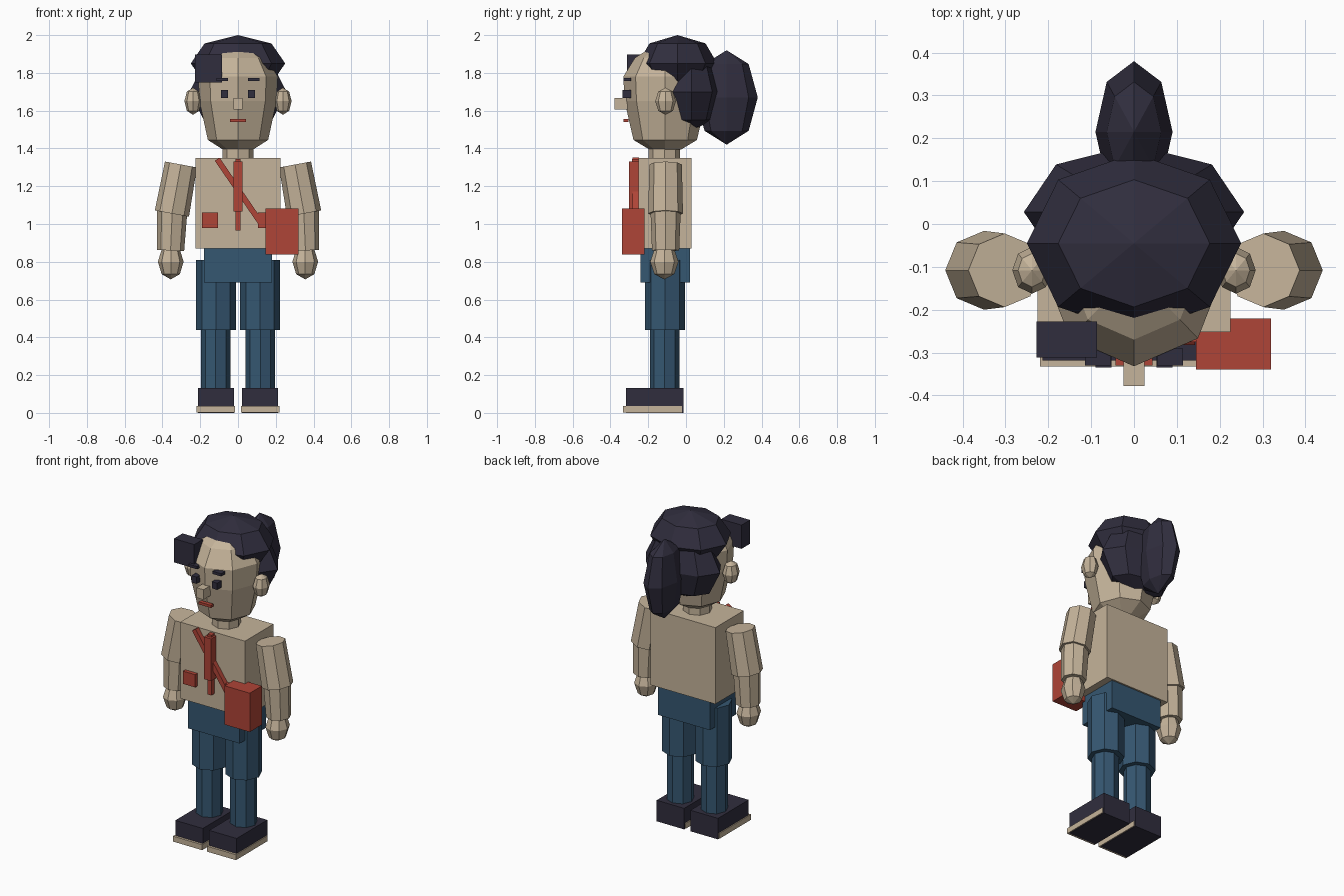
import bpy, bmesh, math
from mathutils import Vector, Matrix

if "Cube" in bpy.data.objects:
    bpy.data.objects.remove(bpy.data.objects["Cube"])


def material(name, rgb):
    m = bpy.data.materials.new(name)
    m.diffuse_color = (*rgb, 1)
    m.use_nodes = True
    m.node_tree.nodes["Principled BSDF"].inputs["Base Color"].default_value = m.diffuse_color
    return m


BEIGE = material("warm_beige", (0.56, 0.455, 0.325))
RED = material("brick_red", (0.43, 0.058, 0.038))
BLUE = material("denim_blue", (0.036, 0.095, 0.165))
DARK = material("dark_navy", (0.030, 0.027, 0.048))


def finish(name, bm, mat):
    bmesh.ops.recalc_face_normals(bm, faces=bm.faces)
    me = bpy.data.meshes.new(name)
    bm.to_mesh(me)
    bm.free()
    me.materials.append(mat)
    ob = bpy.data.objects.new(name, me)
    bpy.context.collection.objects.link(ob)
    return ob


def box(name, mat, x, y, z, turn=0):
    """Box from (min, max) ranges, optionally turned about y."""
    bm = bmesh.new()
    size = [b - a for a, b in (x, y, z)]
    mid = [(a + b) / 2 for a, b in (x, y, z)]
    bmesh.ops.create_cube(bm, size=1, matrix=Matrix.Translation(mid)
                          @ Matrix.Rotation(turn, 4, 'Y') @ Matrix.Diagonal((*size, 1)))
    return finish(name, bm, mat)


def ball(name, mat, centre, radii):
    """Low-poly ellipsoid with eight sides."""
    bm = bmesh.new()
    bmesh.ops.create_uvsphere(bm, u_segments=8, v_segments=4, radius=1,
                              matrix=Matrix.Translation(centre) @ Matrix.Diagonal((*radii, 1)))
    return finish(name, bm, mat)


def limb(name, mat, low, high, r_low, r_high):
    """Eight-sided tapered tube between two points."""
    low, high = Vector(low), Vector(high)
    d = high - low
    bm = bmesh.new()
    tilt = Matrix.Rotation(math.atan2(d.x, d.z), 4, 'Y')
    bmesh.ops.create_cone(bm, cap_ends=True, segments=8, radius1=r_low, radius2=r_high,
                          depth=d.length, matrix=Matrix.Translation((low + high) / 2) @ tilt)
    return finish(name, bm, mat)


# Torso, pelvis and neck
box("torso", BEIGE, (-.225, .225), (-.252, .03), (.87, 1.35))
box("pelvis", BLUE, (-.18, .18), (-.24, .02), (.69, .872))
limb("neck", BEIGE, (0, -.115, 1.33), (0, -.115, 1.43), .083, .083)

# Head: stacked octagonal rings (height, radius)
bm = bmesh.new()
rings = []
for z, r in ((1.395, .085), (1.445, .168), (1.65, .215), (1.78, .222), (1.88, .16), (1.93, .08)):
    rings.append([bm.verts.new((.95 * r * math.cos(k * math.pi / 4),
                                -.11 + r * math.sin(k * math.pi / 4), z)) for k in range(8)])
for a, b in zip(rings, rings[1:]):
    for k in range(8):
        n = (k + 1) % 8
        bm.faces.new((a[k], a[n], b[n], b[k]))
bm.faces.new(rings[0])
bm.faces.new(rings[-1])
finish("head", bm, BEIGE)

# Face
box("nose", BEIGE, (-.025, .025), (-.378, -.31), (1.605, 1.668))
box("mouth", RED, (-.043, .043), (-.33, -.305), (1.54, 1.556))

# Hair: cap, back volume, ponytail and fringe block
ball("hair_cap", DARK, (0, -.045, 1.85), (.25, .21, .15))
ball("hair_back", DARK, (0, .028, 1.70), (.257, .157, .21))
ball("ponytail", DARK, (0, .215, 1.67), (.09, .165, .25))
box("fringe_block", DARK, (-.227, -.086), (-.312, -.227), (1.748, 1.897))


def span(s, a, b):
    return tuple(sorted((s * a, s * b)))


# Paired parts
for s, side in ((-1, "left"), (1, "right")):
    box(side + "_eye", DARK, span(s, .053, .09), (-.335, -.29), (1.668, 1.71))
    box(side + "_brow", DARK, span(s, .054, .114), (-.33, -.29), (1.757, 1.774))
    ball(side + "_ear", BEIGE, (s * .238, -.108, 1.65), (.046, .055, .072))
    limb(side + "_upper_arm", BEIGE, (s * .35, -.108, 1.055), (s * .302, -.108, 1.315), .092, .086)
    limb(side + "_forearm", BEIGE, (s * .357, -.108, .86), (s * .348, -.108, 1.07), .072, .08)
    ball(side + "_hand", BEIGE, (s * .356, -.115, .80), (.068, .075, .093))
    limb(side + "_thigh", BLUE, (s * .116, -.11, .44), (s * .116, -.11, .81), .106, .106)
    limb(side + "_shin", BLUE, (s * .118, -.113, .10), (s * .118, -.113, .46), .078, .078)
    box(side + "_shoe", DARK, span(s, .022, .213), (-.318, -.013), (0, .132))
    box(side + "_sole", BEIGE, span(s, .016, .219), (-.333, -.02), (.003, .037))
    box(side + "_pocket", RED, span(s, .105, .19), (-.275, -.245), (.98, 1.06))

# Chest placket, shoulder strap and bag
box("placket", RED, (-.025, .025), (-.303, -.25), (1.065, 1.33))
box("placket_core", RED, (-.014, .014), (-.285, -.25), (.965, 1.343))
box("strap", RED, (-.005, .025), (-.282, -.25), (.955, 1.38), -math.atan2(.24, .35))
box("bag", RED, (.145, .32), (-.34, -.22), (.838, 1.082))
